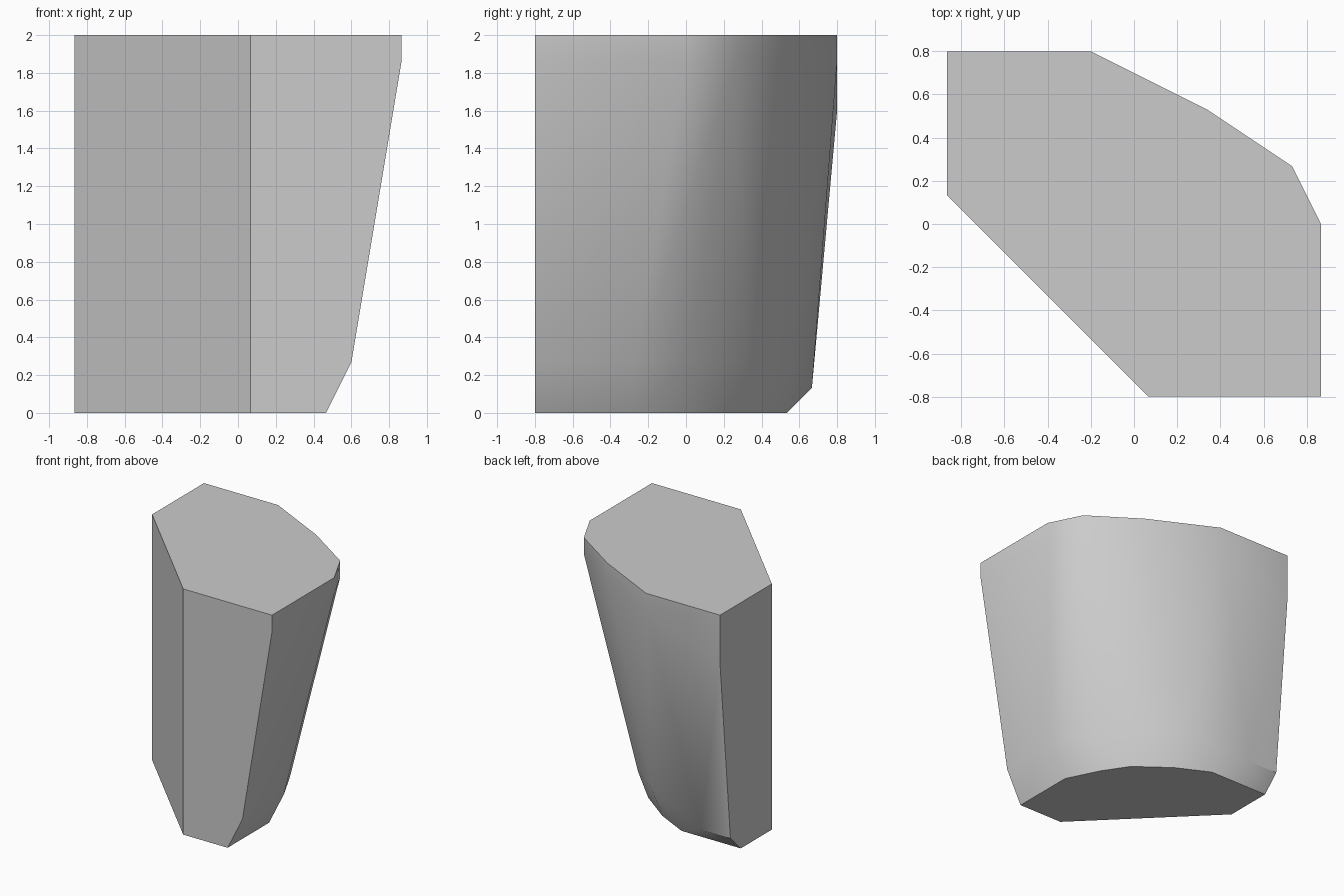
import bpy, bmesh, math

cube = bpy.data.objects.get("Cube")
if cube:
    bpy.data.objects.remove(cube, do_unlink=True)

UNIT = 1 / 15  # modelling grid step

# Stone colour
grey = bpy.data.materials.new("plain_grey")
grey.use_nodes = True
colour = (0.6, 0.6, 0.6, 1)
grey.diffuse_color = colour
grey.node_tree.nodes["Principled BSDF"].inputs["Base Color"].default_value = colour

# Outlines, in grid steps: flat front corner, then the rounded back side
top = [(-13, 2), (1, -12), (13, -12), (13, 0), (11, 4), (5, 8), (-3, 12)]
shoulder = top[2:]
bevel = [(9, -12), (9, -4), (7, 0), (3, 5), (-1, 8)]
foot = [(-13, 2), (1, -12), (7, -12), (7, -4), (5, 0), (3, 3), (-1, 6), (-5, 8), (-13, 8)]
levels = [
    (30, top + [(-13, 12)]),
    (28, shoulder),
    (24, [(-13, 12)]),
    (4, bevel),
    (2, [(-9, 10), (-13, 10)]),
    (0, foot),
]

# Tapered block wrapped around the outlines
bm = bmesh.new()
for z, outline in levels:
    for x, y in outline:
        bm.verts.new((x * UNIT, y * UNIT, z * UNIT))
hull = bmesh.ops.convex_hull(bm, input=bm.verts[:])
loose = [v for v in bm.verts if not v.link_faces]
bmesh.ops.delete(bm, geom=loose, context="VERTS")
bmesh.ops.dissolve_limit(bm, angle_limit=math.radians(0.5), verts=bm.verts[:], edges=bm.edges[:])
bmesh.ops.recalc_face_normals(bm, faces=bm.faces[:])

mesh = bpy.data.meshes.new("tapered_block")
bm.to_mesh(mesh)
bm.free()
mesh.materials.append(grey)
block = bpy.data.objects.new("tapered_block", mesh)
bpy.context.collection.objects.link(block)

# Soft back, crisp rims
bpy.ops.object.select_all(action="DESELECT")
block.select_set(True)
bpy.context.view_layer.objects.active = block
bpy.ops.object.shade_smooth_by_angle(angle=math.radians(35))
